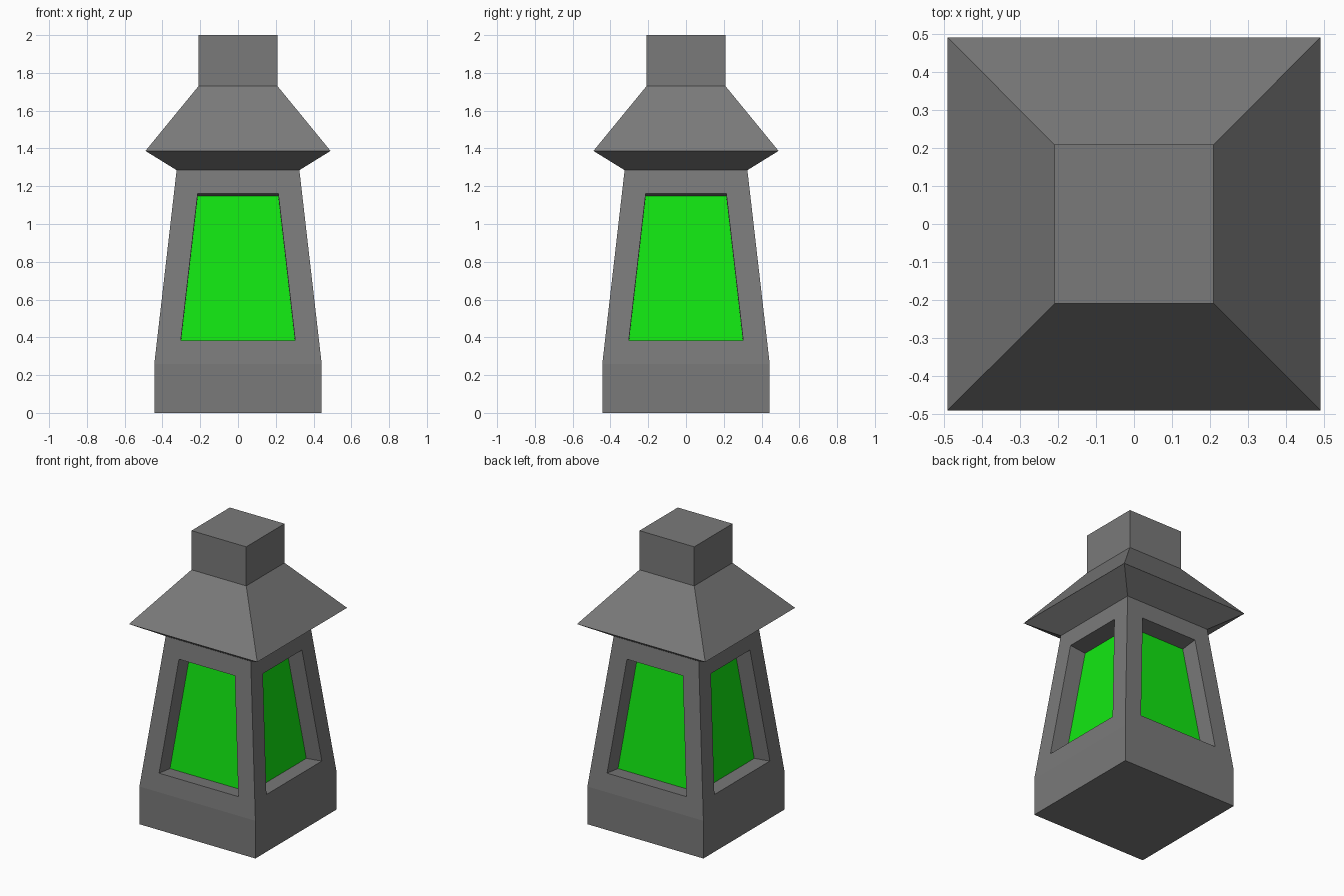
import bpy
import bmesh

old = bpy.data.objects.get("Cube")
if old:
    bpy.data.objects.remove(old, do_unlink=True)


def make_material(name, rgb):
    mat = bpy.data.materials.new(name)
    mat.use_nodes = True
    colour = (*rgb, 1.0)
    mat.diffuse_color = colour
    mat.node_tree.nodes["Principled BSDF"].inputs["Base Color"].default_value = colour
    return mat


GREY = make_material("dark grey metal", (0.195, 0.195, 0.195))
GREEN = make_material("green glass", (0.006, 0.8, 0.006))


def square_tower(profile, cap_bottom=False, cap_top=False):
    """Loft square rings given as (half width, height); return mesh and wall rows."""
    bm = bmesh.new()
    rings = [[bm.verts.new((sx * h, sy * h, z))
              for sx, sy in ((-1, -1), (1, -1), (1, 1), (-1, 1))]
             for h, z in profile]
    rows = []
    for low, high in zip(rings, rings[1:]):
        rows.append([bm.faces.new((low[i], low[(i + 1) % 4], high[(i + 1) % 4], high[i]))
                     for i in range(4)])
    if cap_bottom:
        bm.faces.new(rings[0][::-1])
    if cap_top:
        bm.faces.new(rings[-1])
    bm.normal_update()
    return bm, rows


def finish(bm, name, materials):
    mesh = bpy.data.meshes.new(name)
    bm.to_mesh(mesh)
    bm.free()
    for mat in materials:
        mesh.materials.append(mat)
    obj = bpy.data.objects.new(name, mesh)
    bpy.context.collection.objects.link(obj)
    return obj


# Body: straight plinth, then tapered walls with a recessed window on each side
FRAME, RECESS = 0.125, 0.12
body, rows = square_tower([(0.443, 0), (0.443, 0.26), (0.325, 1.285)], cap_bottom=True)
windows = rows[1]
bmesh.ops.inset_individual(body, faces=windows, thickness=FRAME, use_even_offset=True)
body.normal_update()
panes = bmesh.ops.extrude_discrete_faces(body, faces=windows)["faces"]
body.normal_update()
for pane in panes:
    bmesh.ops.translate(body, verts=pane.verts, vec=pane.normal * -RECESS)
    pane.material_index = 1
finish(body, "lantern_body", [GREY, GREEN])

# Roof: flared eaves underneath, sloping hips above
roof, _ = square_tower([(0.325, 1.285), (0.49, 1.387), (0.209, 1.73)])
finish(roof, "roof", [GREY])

# Square chimney block on top
chimney, _ = square_tower([(0.209, 1.73), (0.209, 2.0)], cap_top=True)
finish(chimney, "chimney", [GREY])
